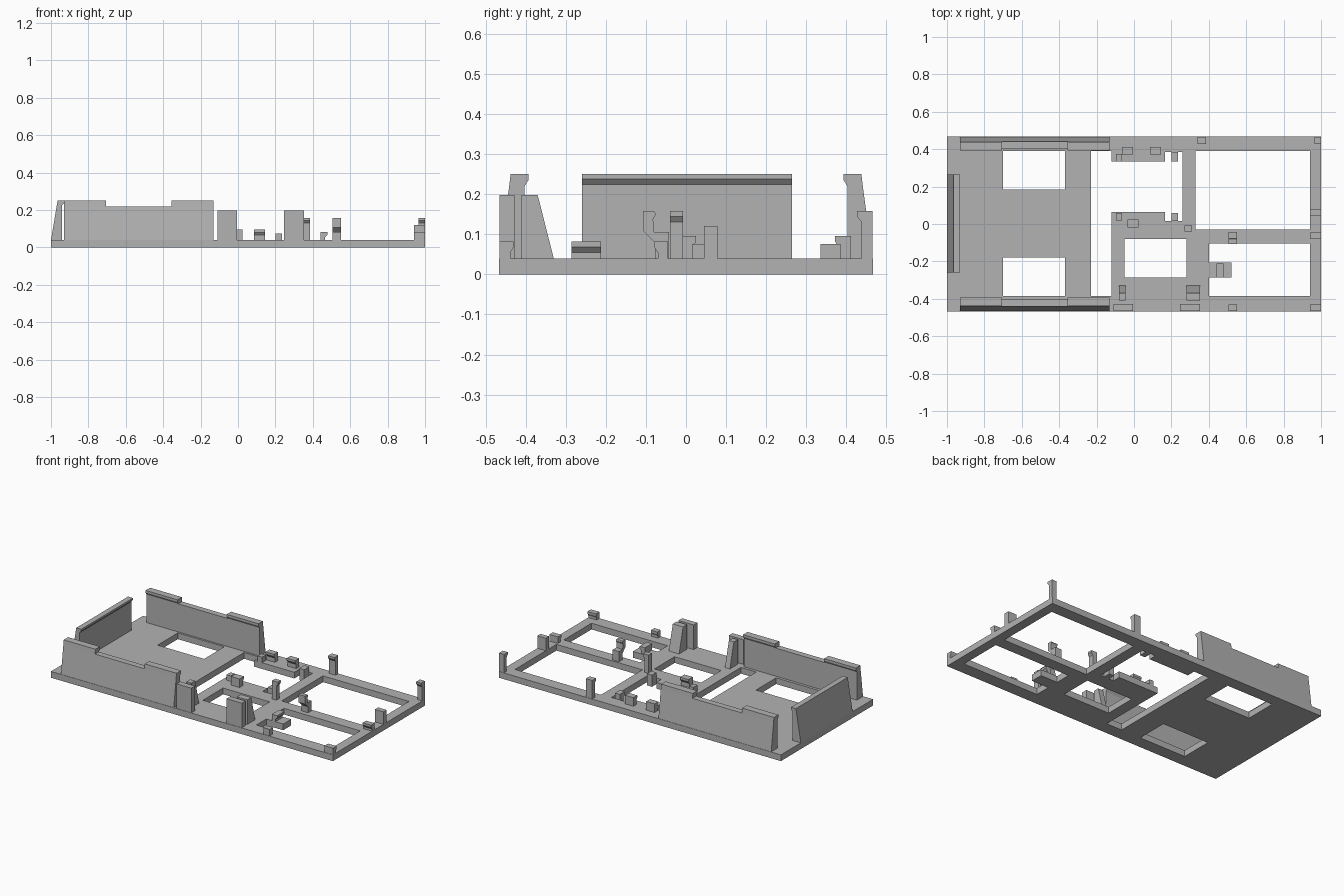
import bpy
import bmesh

cube = bpy.data.objects.get("Cube")
if cube:
    bpy.data.objects.remove(cube, do_unlink=True)

T = 0.04  # plate thickness

grey = bpy.data.materials.new("plain_grey")
grey.use_nodes = True
grey.diffuse_color = (0.45, 0.45, 0.45, 1)
grey.node_tree.nodes["Principled BSDF"].inputs["Base Color"].default_value = (0.45, 0.45, 0.45, 1)


def finish(name, bm):
    bmesh.ops.recalc_face_normals(bm, faces=bm.faces)
    mesh = bpy.data.meshes.new(name)
    bm.to_mesh(mesh)
    bm.free()
    mesh.materials.append(grey)
    obj = bpy.data.objects.new(name, mesh)
    bpy.context.collection.objects.link(obj)
    return obj


def prism(name, profile, a, b, axis="x"):
    """Extrude a (side, height) profile from a to b along x or y."""
    bm = bmesh.new()

    def ring(t):
        return [bm.verts.new((t, u, z) if axis == "x" else (u, t, z)) for u, z in profile]
    r0, r1 = ring(a), ring(b)
    bm.faces.new(r0)
    bm.faces.new(r1)
    n = len(profile)
    for i in range(n):
        j = (i + 1) % n
        bm.faces.new((r0[i], r0[j], r1[j], r1[i]))
    return finish(name, bm)


def box(name, x0, x1, y0, y1, top, z0=T):
    return prism(name, [(y0, z0), (y1, z0), (y1, top), (y0, top)], x0, x1)


def hook(name, back, stem, lip, top, a, b, axis="x"):
    """Post whose tip overhangs from the stem face to the lip."""
    prism(name, [(back, T), (stem, T), (stem, top - 0.028), (lip, top - 0.014),
                 (lip, top), (back, top)], a, b, axis)


# Base plate: a grid of cells with the openings left out, then thickened
holes = [
    (-0.70, -0.37, 0.185, 0.39), (-0.70, -0.37, -0.385, -0.18),
    (-0.23, -0.12, -0.385, 0.39), (-0.12, 0.165, 0.065, 0.335),
    (0.165, 0.26, 0.015, 0.385), (-0.05, 0.28, -0.285, -0.08),
    (0.33, 0.94, -0.03, 0.39), (0.52, 0.94, -0.385, -0.105),
    (0.40, 0.52, -0.385, -0.285), (0.40, 0.52, -0.205, -0.105),
]
xs = sorted({-1, 1} | {v for h in holes for v in h[:2]})
ys = sorted({-0.467, 0.467} | {v for h in holes for v in h[2:]})
bm = bmesh.new()
grid = [[bm.verts.new((x, y, 0)) for y in ys] for x in xs]
for i in range(len(xs) - 1):
    for j in range(len(ys) - 1):
        cx, cy = (xs[i] + xs[i + 1]) / 2, (ys[j] + ys[j + 1]) / 2
        if not any(x0 < cx < x1 and y0 < cy < y1 for x0, x1, y0, y1 in holes):
            bm.faces.new((grid[i][j], grid[i + 1][j], grid[i + 1][j + 1], grid[i][j + 1]))
bmesh.ops.delete(bm, geom=[v for v in bm.verts if not v.link_faces], context="VERTS")
top = bmesh.ops.extrude_face_region(bm, geom=bm.faces[:])["geom"]
bmesh.ops.translate(bm, vec=(0, 0, T), verts=[g for g in top if isinstance(g, bmesh.types.BMVert)])
finish("base_plate", bm)

# Long side walls, leaning outside faces, with hooked lips at both ends
for side, s in (("left", 1), ("right", -1)):
    low = [(s * 0.4025, T), (s * 0.465, T), (s * 0.441, 0.22), (s * 0.4025, 0.22)]
    lip = [(s * 0.4025, 0.22), (s * 0.441, 0.22), (s * 0.4375, 0.25),
           (s * 0.3925, 0.25), (s * 0.3925, 0.236)]
    prism(side + "_wall", low, -0.93, -0.13)
    prism(side + "_wall_lip_outer", lip, -0.93, -0.705)
    prism(side + "_wall_lip_inner", lip, -0.355, -0.13)

# End wall
prism("end_wall", [(-1, T), (-0.942, T), (-0.942, 0.224), (-0.93, 0.238),
                   (-0.93, 0.25), (-0.965, 0.25)], -0.26, 0.265, "y")

# Front stops: upright slab and sloped rib facing it
for name, sx0, sx1, rx0, rx1 in (("first", -0.11, -0.005, -0.08, -0.045),
                                 ("second", 0.245, 0.353, 0.28, 0.353)):
    box(name + "_stop_slab", sx0, sx1, -0.465, -0.4275, 0.198)
    prism(name + "_stop_rib", [(-0.41, T), (-0.33, T), (-0.37, 0.198), (-0.41, 0.198)], rx0, rx1)

# Low hooks on the front edge
hook("front_edge_hook", -0.465, -0.438, -0.43, 0.082, 0.505, 0.55)
hook("front_corner_hook", -0.465, -0.438, -0.43, 0.082, 0.94, 1)

# Tall hooks on the back edge
hook("back_edge_hook", 0.465, 0.438, 0.427, 0.158, 0.34, 0.385)
hook("back_corner_hook", 0.465, 0.438, 0.427, 0.158, 0.965, 1)

# Posts on the far end bar
box("end_bar_post", 0.94, 1, 0.045, 0.078, 0.12)
hook("end_bar_hook", -0.045, -0.07, -0.08, 0.082, 0.94, 1)

# Bent clip on the middle bar
prism("middle_clip", [(-0.042, T), (-0.076, T), (-0.078, 0.08), (-0.107, 0.108),
                      (-0.107, 0.158), (-0.08, 0.158), (-0.075, 0.15),
                      (-0.082, 0.138), (-0.08, 0.105), (-0.042, 0.105)], 0.505, 0.55)
hook("middle_post", 0.27, 0.30, 0.31, 0.158, -0.04, -0.008, "y")

# Catch on the short tongue
hook("tongue_catch", 0.44, 0.465, 0.478, 0.082, -0.285, -0.212, "y")

# Hooks and spacers around the wide opening
for name, x0, x1 in (("near", -0.065, -0.005), ("far", 0.085, 0.145)):
    hook(name + "_opening_hook", 0.411, 0.382, 0.372, 0.095, x0, x1)
hook("opening_front_hook", -0.02, 0.015, 0.025, 0.095, -0.035, 0.025)
for name, x0, x1, z0 in (("near", -0.095, -0.065, T), ("far", 0.20, 0.235, 0)):
    box(name + "_back_spacer", x0, x1, 0.335, 0.375 if z0 else 0.385, 0.075, z0)
    box(name + "_front_spacer", x0, x1, 0.02 if z0 else 0.015, 0.06, 0.075, z0)
